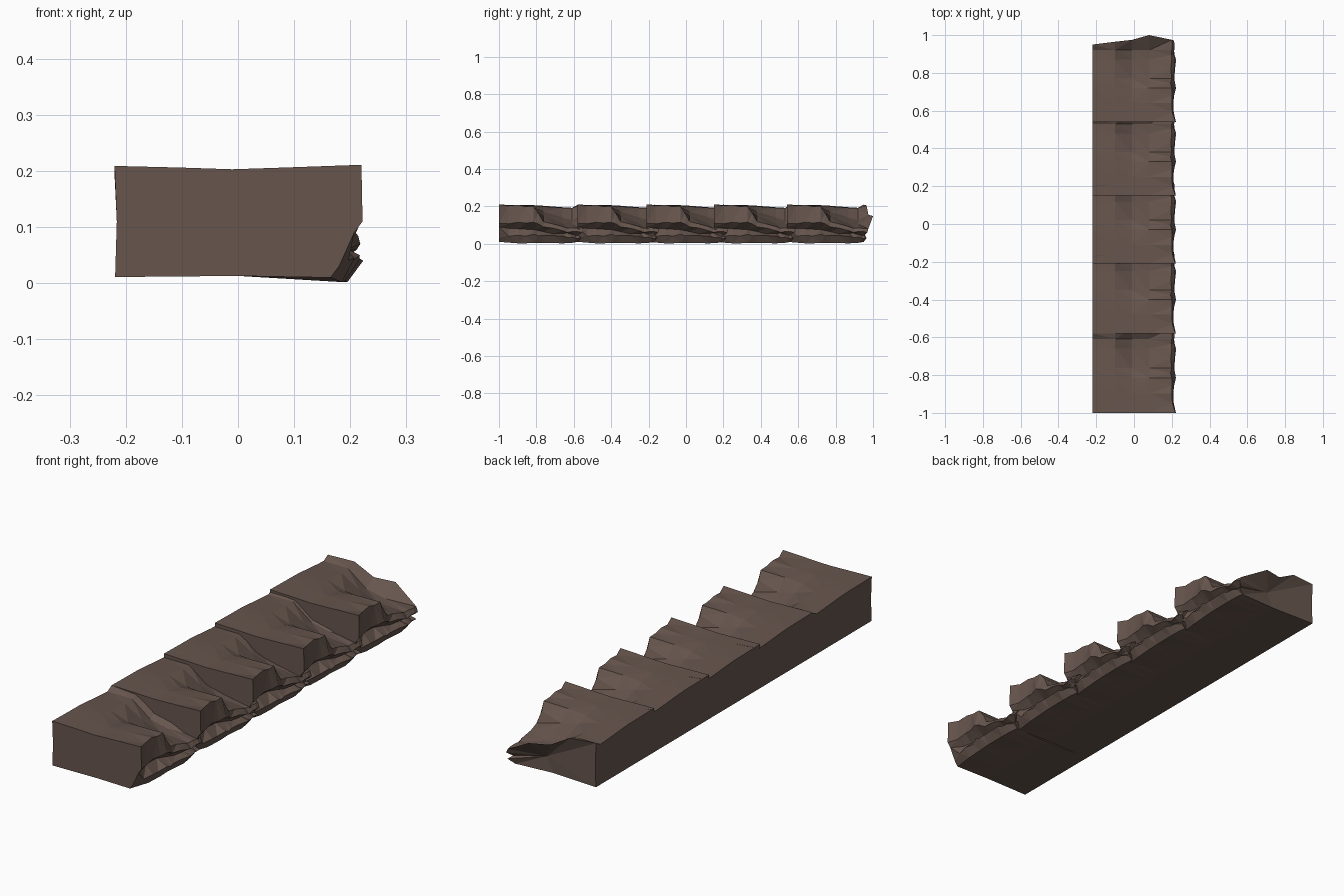
import bpy, bmesh, random

if "Cube" in bpy.data.objects:
    bpy.data.objects.remove(bpy.data.objects["Cube"])

rock = bpy.data.materials.new("brown rock")
rock.diffuse_color = (0.135, 0.092, 0.075, 1)
rock.use_nodes = True
rock.node_tree.nodes["Principled BSDF"].inputs["Base Color"].default_value = rock.diffuse_color

TOP_X = (-0.10, -0.01, 0.08, 0.20)
# distance along block, left edge height, four top heights,
# then bulge / undercut / ledge / foot (x, z)
STATIONS = [
    (0.00, .209, (.206, .203, .206, .211), ((.222, .11), (.207, .090), (.180, .03), (.165, .010))),
    (0.10, .207, (.206, .201, .203, .208), ((.208, .115), (.172, .080), (.208, .045), (.185, .002))),
    (0.18, .206, (.203, .190, .196, .198), ((.222, .115), (.168, .075), (.217, .050), (.190, .003))),
    (0.23, .203, (.199, .172, .150, .118), ((.210, .09), (.175, .065), (.214, .045), (.190, .005))),
    (0.33, .195, (.192, .140, .108, .092), ((.218, .07), (.185, .055), (.223, .040), (.195, .002))),
    (0.38, .192, (.192, .125, .105, .085), ((.213, .065), (.188, .050), (.212, .035), (.190, .005))),
    (0.41, .209, (.205, .155, .148, .080), ((.212, .06), (.190, .045), (.208, .030), (.180, .010))),
]


def rock_block(name, y0, stretch, seed=4):
    """One broken stone: square front and left side, ragged right side and back."""
    rng = random.Random(seed)
    bm = bmesh.new()
    rings = []
    for i, (d, left, tops, side) in enumerate(STATIONS):
        pts = [(-.219, .011), (-.216, .11), (-.220, left)]
        pts += [(.22 if (i == 0 and x > .19) else x, z) for x, z in zip(TOP_X, tops)]
        pts += list(side) + [(0.0, .013)]
        push = [0] * len(pts)
        if i == len(STATIONS) - 1:          # ragged rear lip
            push = [0, 0, 0, .015, .025, .05, .025, .02, 0, .015, 0, -.01]
        rings.append([bm.verts.new((x, d + p, z)) for (x, z), p in zip(pts, push)])
    n = len(rings[0])
    for a, b in zip(rings, rings[1:]):
        for k in range(n):
            m = (k + 1) % n
            bm.faces.new((a[k], a[m], b[m], b[k]))
    bm.faces.new(rings[0])
    # hollow rear face
    back = bm.faces.new(rings[-1][::-1])
    hub = bmesh.ops.poke(bm, faces=[back])["verts"][0]
    hub.co = (0.03, 0.40, 0.08)
    # crack the ragged right side into smaller facets
    edges = [e for e in bm.edges
             if all(v.co.x > 0.17 and v.co.z > 0.02 for v in e.verts)
             and abs(e.verts[0].co.y - e.verts[1].co.y) > 0.02]
    res = bmesh.ops.subdivide_edges(bm, edges=edges, cuts=1)
    for v in [g for g in res["geom_inner"] if isinstance(g, bmesh.types.BMVert)]:
        v.co.x += rng.uniform(-.010, .004)
        v.co.z += rng.uniform(-.008, .006)
    bmesh.ops.triangulate(bm, faces=bm.faces[:])
    bmesh.ops.recalc_face_normals(bm, faces=bm.faces[:])
    me = bpy.data.meshes.new(name)
    bm.to_mesh(me)
    bm.free()
    me.materials.append(rock)
    ob = bpy.data.objects.new(name, me)
    ob.location.y = y0
    ob.scale.y = stretch
    bpy.context.collection.objects.link(ob)


# row of five repeated stones; the first is a little longer to close its joint
for i, y in enumerate((-1.0, -.58, -.21, .15, .54)):
    rock_block("rock_block_%d" % (i + 1), y, 1.03 if i == 0 else 1.0)
